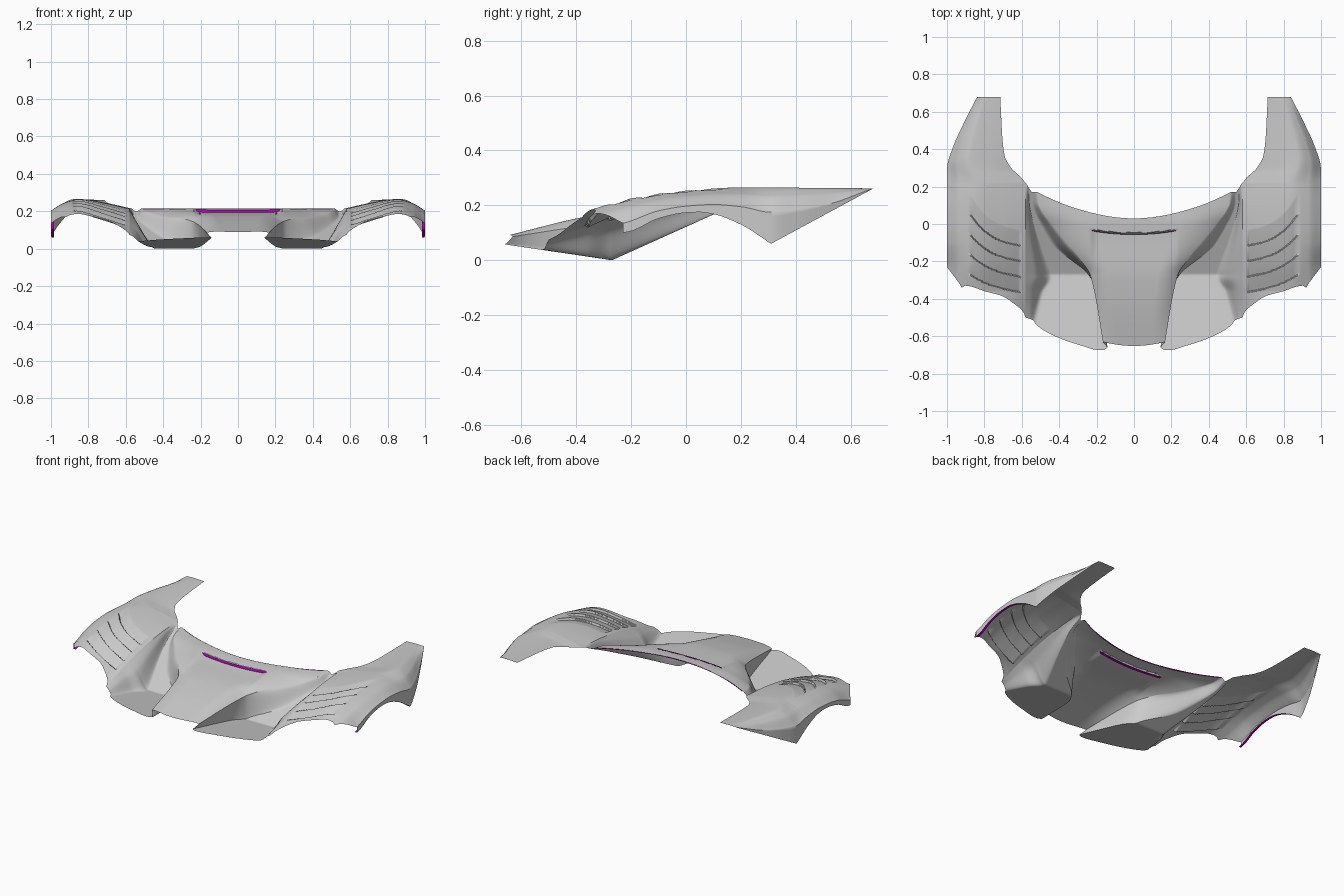
import bpy, math

if "Cube" in bpy.data.objects:
    bpy.data.objects.remove(bpy.data.objects["Cube"])

# ---------- helpers ----------
def curve(*pts):
    """Monotone cubic through (t, value) points, clamped at the ends."""
    n = len(pts)
    d = [(pts[i+1][1] - pts[i][1]) / (pts[i+1][0] - pts[i][0]) for i in range(n - 1)]
    m = [d[0]] + [2*a*b/(a+b) if a*b > 0 else 0 for a, b in zip(d, d[1:])] + [d[-1]]
    def f(t):
        if t <= pts[0][0]:
            return pts[0][1]
        for i in range(n - 1):
            if t <= pts[i+1][0]:
                h = pts[i+1][0] - pts[i][0]
                s = (t - pts[i][0]) / h
                return ((1+2*s)*(1-s)**2*pts[i][1] + s*(1-s)**2*h*m[i]
                        + s*s*(3-2*s)*pts[i+1][1] - s*s*(1-s)*h*m[i+1])
        return pts[-1][1]
    return f

def lerp(a, b, t):
    return a + (b - a) * t

def smooth(t):
    t = max(0, min(1, t))
    return t*t*(3-2*t)

def patch(name, fn, nu, nv, mat=None):
    """Surface sheet from fn(u, v), mirrored over x = 0."""
    verts = [fn(i/nu, j/nv) for j in range(nv+1) for i in range(nu+1)]
    w = nu + 1
    faces = [(j*w+i, j*w+i+1, (j+1)*w+i+1, (j+1)*w+i) for j in range(nv) for i in range(nu)]
    me = bpy.data.meshes.new(name)
    me.from_pydata(verts, [], faces)
    ob = bpy.data.objects.new(name, me)
    bpy.context.collection.objects.link(ob)
    bpy.ops.object.select_all(action='DESELECT')
    ob.select_set(True)
    bpy.context.view_layer.objects.active = ob
    bpy.ops.object.shade_smooth_by_angle(angle=math.radians(40))
    mod = ob.modifiers.new("Mirror", 'MIRROR')
    mod.merge_threshold = 0.0005
    if mat:
        me.materials.append(mat)
    return ob

magenta = bpy.data.materials.new("magenta_trim")
magenta.diffuse_color = (0.5, 0.0, 0.5, 1)
magenta.use_nodes = True
magenta.node_tree.nodes["Principled BSDF"].inputs["Base Color"].default_value = magenta.diffuse_color

# ---------- guide lines (functions of y unless noted) ----------
hood_x = curve((-.65, .162), (-.27, .235), (-.2, .28), (-.1, .36), (0, .44), (.06, .487), (.11, .51), (.17, .515))
hood_z = curve((-.65, .09), (-.4, .152), (-.2, .187), (-.05, .206), (.03, .214), (.17, .215))
hood_edge_z = curve((-.65, .083), (-.4, .122), (-.27, .142), (-.17, .163), (-.02, .18), (.07, .2), (.17, .214))
in_x = curve((.22, .58), (.25, .605), (.3, .657), (.36, .69), (.45, .703), (.68, .715))
in_z = curve((-.5, .075), (-.3, .14), (-.1, .187), (.1, .212), (.22, .217), (.36, .242), (.68, .26))
crest_z = curve((-.36, .18), (-.2, .226), (0, .254), (.2, .265), (.68, .262))
out_x = curve((.27, 1), (.31, .998), (.4, .972), (.56, .9), (.68, .838))
out_z = curve((-.34, .12), (-.23, .135), (-.1, .18), (0, .197), (.1, .203), (.2, .195), (.31, .175), (.5, .2), (.68, .261))
arch_z = curve((-.23, .1), (-.2, .106), (-.1, .152), (0, .173), (.05, .175), (.1, .168), (.2, .13), (.31, .06))

def skirt_z(y):
    return arch_z(y) if y < .31 else lerp(.06, .26, (y-.31)/.37)

# ---------- hood, with a dip leading to the vent slot ----------
def slot_y(x):
    return -.05 + .02 * (x/.23)**2

def hood(u, v):
    y0 = lerp(-.652, -.63, u*u)
    y = lerp(y0, .03 + .14*u*u, v)
    x = u * hood_x(y)
    z = lerp(hood_z(y), hood_edge_z(y), max(0, (u-.55)/.45)**2)
    if x < .235 and y < slot_y(x):
        z -= .012 * smooth((y + .3) / .25) * min(1, (.235 - x)/.03)
    return (x, y, z)
patch("hood_panel", hood, 60, 110)

# vent slot wall and its lower flange
def slot(u, v):
    x = .225 * u
    zt = hood_z(slot_y(x))
    return (x, slot_y(x) - .008 + .004*v, zt - .018 + .019*v)
patch("hood_vent_slot", slot, 24, 1, magenta)
patch("hood_vent_flange", lambda u, v: (.225*u, slot_y(.225*u) - .008 + .02*v,
      hood_z(slot_y(.225*u)) - .018), 24, 1, magenta)

# thin lip down the rear edge of the hood
patch("hood_rear_lip", lambda u, v: (.515*u, .03 + .14*u*u, .2145 - .005*v), 30, 1, magenta)

# ---------- intake floor, undercut hood wall and the ramp rising behind ----------
front_y = curve((0, -.66), (.06, -.675), (.12, -.674), (.32, -.65), (.58, -.61), (.86, -.54), (.9, -.515), (1, -.5))
wall_k = curve((-.62, -.05), (-.35, -.04), (-.25, .05), (-.1, .36), (.2, .5))
bank_k = curve((-.52, .87), (-.36, .74), (-.28, .6), (-.1, .64), (.2, .72))
WALL = .14

def scoop(u, v):
    k = max(0, (u - WALL) / (1 - WALL))
    y = lerp(front_y(k), lerp(.17, .222, k), v)
    if u < WALL:                      # hood edge column starts at the hood's nose
        y = max(y, lerp(-.632, -.66, (u/WALL)))
    xe, zi, w = hood_x(y), in_z(y), wall_k(y)
    fl = (-.27 - y) * .148 if y < -.27 else .45 * (y + .27)
    fl = min(fl, zi - .001)
    if u < WALL:
        t = u / WALL
        return (lerp(xe, .58, w*t), y, lerp(hood_edge_z(y), fl, lerp(t, smooth(t), smooth((y+.3)/.2))))
    kx = lerp(w, 1, k)
    b = bank_k(y)
    z = curve((-1, fl), (b, fl), (lerp(b, 1, .62), lerp(fl, zi, .72)), (1, zi))(kx)
    return (lerp(xe, .58, kx), y, z)
patch("intake_scoop", scoop, 56, 110)

# ---------- fender with four louvres, its side running down to the wheel arch ----------
fender_front = curve((0, -.5), (.03, -.47), (.15, -.425), (.3, -.385), (.5, -.362), (.77, -.33), (.81, -.34), (.84, -.32), (1, -.23))

def louvre(x, y):
    k = (x - .605) / .28
    if not 0 < k < 1:
        return 0
    base = -.365 + .05*k + .05*k**3
    p = (y - base) / (.083 + .027*k**3)
    if not 0 <= p < 4:
        return 0
    return -.015 * (1 - p % 1) * min(1, k/.03, (1-k)/.1)

def fender(U, v):
    u, drop = min(1, U/.93), max(0, (U-.93)/.07)
    y = lerp(fender_front(u), .68, v)
    x = lerp(in_x(y), out_x(y), u)
    a, b, c = in_z(y), crest_z(y), out_z(y)
    z = curve((0, a), (.3, lerp(a, b, .58)), (.63, b), (.84, lerp(b, c, .32)), (1, c))(u)
    return (x, y, lerp(z, skirt_z(y), drop) + louvre(x, y))
patch("fender", fender, 100, 220)

# inward lip around the wheel arch
def arch_lip(u, v):
    y = lerp(-.23, .31, v)
    return (out_x(y) - .015*u, y, skirt_z(y))
patch("wheel_arch_lip", arch_lip, 1, 50, magenta)
